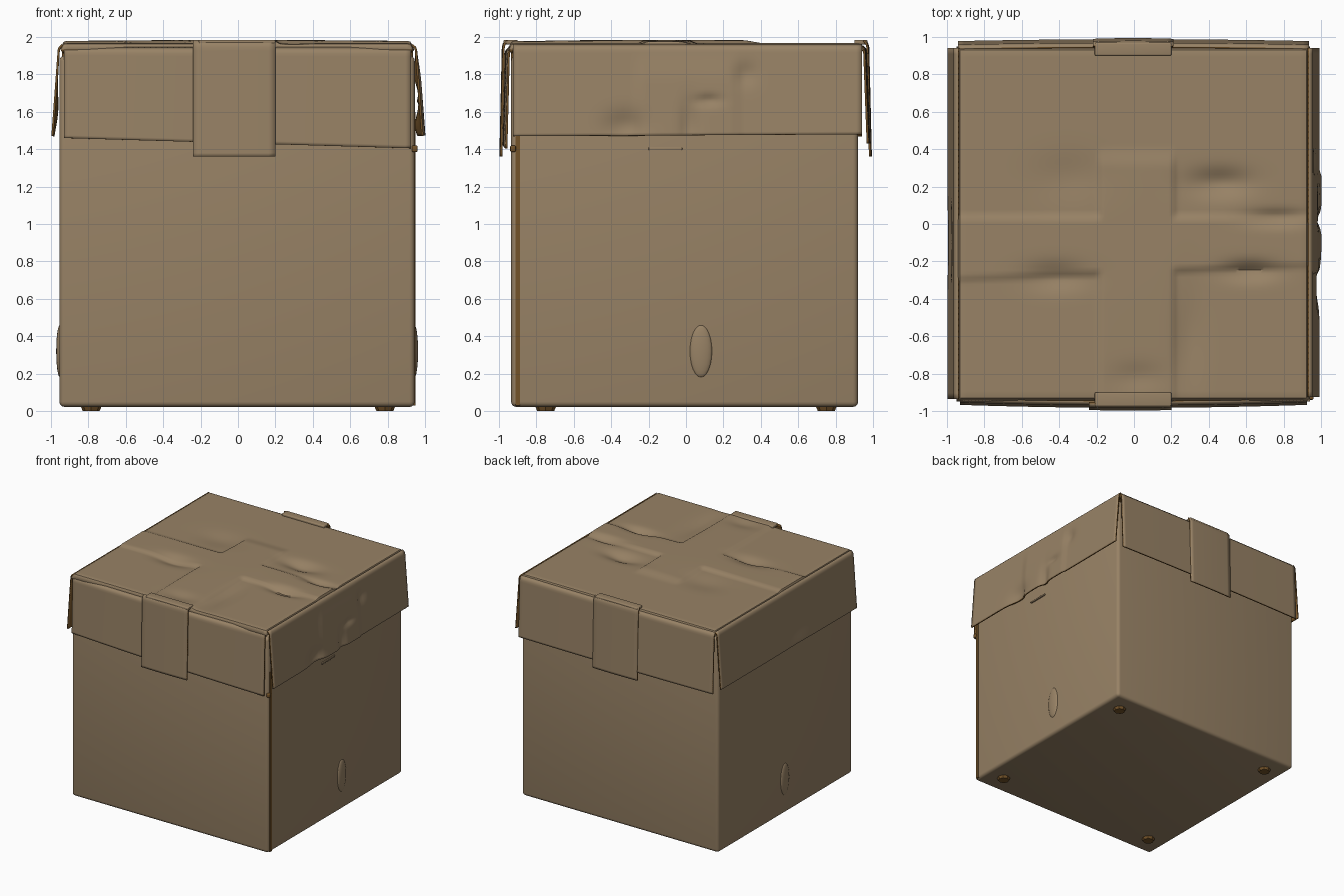
import bpy, bmesh, math
from mathutils import Matrix, Vector

if "Cube" in bpy.data.objects:
    bpy.data.objects.remove(bpy.data.objects["Cube"])


def material(name, rgb):
    m = bpy.data.materials.new(name)
    m.diffuse_color = (*rgb, 1)
    m.use_nodes = True
    m.node_tree.nodes["Principled BSDF"].inputs["Base Color"].default_value = m.diffuse_color
    return m


CARD = material("cardboard", (0.315, 0.225, 0.132))
INNER = material("dark brown inside", (0.17, 0.085, 0.022))


def finish(bm, name, mats, smooth=True):
    me = bpy.data.meshes.new(name)
    bm.to_mesh(me)
    bm.free()
    ob = bpy.data.objects.new(name, me)
    bpy.context.collection.objects.link(ob)
    for m in mats:
        me.materials.append(m)
    if smooth:
        bpy.ops.object.select_all(action='DESELECT')
        ob.select_set(True)
        bpy.context.view_layer.objects.active = ob
        bpy.ops.object.shade_smooth_by_angle(angle=math.radians(40))
    return ob


def surface(name, fn, nu, nv, thick, inner=INNER):
    """Grid of fn(s, t), s and t in 0..1, thickened inwards."""
    bm = bmesh.new()
    rows = [[bm.verts.new(fn(i / nu, j / nv)) for i in range(nu + 1)] for j in range(nv + 1)]
    for j in range(nv):
        for i in range(nu):
            bm.faces.new((rows[j][i], rows[j][i + 1], rows[j + 1][i + 1], rows[j + 1][i]))
    ob = finish(bm, name, [CARD, inner])
    mod = ob.modifiers.new("thickness", 'SOLIDIFY')
    mod.thickness = thick
    mod.offset = -1
    mod.material_offset = 1
    mod.material_offset_rim = 1
    return ob


def box(name, lo, hi, mat, bevel=0.0):
    bm = bmesh.new()
    lo, hi = Vector(lo), Vector(hi)
    bmesh.ops.create_cube(bm, size=1)
    for v in bm.verts:
        v.co = (lo + hi) / 2 + Vector(a * b for a, b in zip(v.co, hi - lo))
    if bevel:
        bmesh.ops.bevel(bm, geom=bm.edges[:], offset=bevel, segments=4, profile=0.5, affect='EDGES')
    return finish(bm, name, [mat])


def gauss(x, y, cx, cy, sx, sy):
    return math.exp(-((x - cx) / sx) ** 2 - ((y - cy) / sy) ** 2)


def step(a, b, x):
    t = min(1, max(0, (x - a) / (b - a)))
    return t * t * (3 - 2 * t)


def band(x, a, b, soft):
    return step(a - soft, a, x) * (1 - step(b, b + soft, x))


# --- box body, corner seam and side scuffs
box("box_body", (-0.955, -0.935, 0.022), (0.945, 0.92, 1.90), CARD, 0.028)
box("corner_seam", (0.93, -0.912, 0.03), (0.948, -0.888, 1.6), INNER)
for name, x, y in (("right_scuff", 0.943, 0.08), ("left_scuff", -0.952, 0.0)):
    bm = bmesh.new()
    bmesh.ops.create_uvsphere(bm, u_segments=20, v_segments=12, radius=1,
                              matrix=Matrix.Translation((x, y, 0.32)) @ Matrix.Diagonal((0.02, 0.06, 0.14, 1)))
    finish(bm, name, [CARD])

# --- four small feet
for sx in (-1, 1):
    for sy in (-1, 1):
        bm = bmesh.new()
        bmesh.ops.create_cone(bm, cap_ends=True, segments=8, radius1=0.045, radius2=0.058, depth=0.03,
                              matrix=Matrix.Translation((sx * 0.785, sy * 0.75, 0.015)))
        finish(bm, "foot", [INNER])


# --- lid top with a raised crumpled ribbon cross
def lid_top(s, t):
    x, y = -0.95 + 1.89 * s, -0.95 + 1.90 * t
    z = 1.967
    across = band(y, -0.24 + 0.04 * x, 0.02, 0.035) * 0.018
    along = band(x, -0.17, 0.20, 0.03) * (1 - step(0.30, 0.42, y)) * 0.018
    z += max(across, along) * (0.6 + 0.4 * gauss(x, y, 0, -0.1, 0.7, 0.7))
    z -= 0.030 * gauss(x, y, -0.42, -0.28, 0.16, 0.07)
    z -= 0.040 * gauss(x, y, 0.46, 0.22, 0.16, 0.07)
    z -= 0.035 * gauss(x, y, 0.62, -0.25, 0.14, 0.05)
    z -= 0.030 * gauss(x, y, 0.76, 0.03, 0.16, 0.04)
    z -= 0.015 * gauss(x, y, -0.35, 0.25, 0.18, 0.12)
    z -= 0.015 * gauss(x, y, 0.02, -0.82, 0.13, 0.07)
    z -= 0.018 * gauss(x, y, 0.30, -0.6, 0.08, 0.25)
    r = 0.035                                   # rounded rim
    e = min(x + 0.95, 0.94 - x, y + 0.95, 0.95 - y)
    if e < r:
        z -= r - math.sqrt(max(0, r * r - (r - e) ** 2))
    return x, y, z


surface("lid_top", lid_top, 100, 100, 0.03)


# --- hanging lid flaps; u runs along the flap, d points outwards
def flap(name, angle, u0, u1, d_top, d_bot, z_top, z_l, z_r, bow=0.0, crumple=None, thick=0.012, nu=60):
    rot = Matrix.Rotation(math.radians(angle), 3, 'Z')

    def fn(s, t):
        u = u0 + (u1 - u0) * s
        z_bot = z_l + (z_r - z_l) * s
        z = z_bot + (z_top - z_bot) * t
        d = d_bot + (d_top - d_bot) * t + bow * (1 - (2 * s - 1) ** 2)
        if t > 0.94:                            # folded top edge
            d -= 0.02 * ((t - 0.94) / 0.06) ** 2
        if crumple:
            d += crumple(u, z)
        return rot @ Vector((u, -d, z))
    return surface(name, fn, nu, 32, thick)


def right_crumple(u, z):
    d = 0.010 * band(u, -0.25, 0.27, 0.02) * (1 - step(1.75, 1.95, z))
    d -= 0.030 * gauss(u, z, -0.33, 1.52, 0.1, 0.08)
    d -= 0.025 * gauss(u, z, 0.02, 1.52, 0.04, 0.13)
    d -= 0.020 * gauss(u, z, 0.12, 1.66, 0.06, 0.03)
    return d - 0.018 * gauss(u, z, 0.32, 1.8, 0.05, 0.06)


def left_crumple(u, z):
    return -0.015 * gauss(u, z, 0.1, 1.6, 0.2, 0.12)


flap("front_flap", 0, -0.93, 0.925, 0.953, 0.967, 1.945, 1.46, 1.405, 0.016)
flap("right_flap", 90, -0.925, 0.94, 0.955, 0.992, 1.962, 1.47, 1.48, 0, right_crumple)
flap("back_flap", 180, -0.935, 0.94, 0.958, 0.978, 1.955, 1.43, 1.43, 0.010)
flap("left_flap", 270, -0.94, 0.935, 0.962, 0.998, 1.962, 1.47, 1.47, 0, left_crumple)

# --- ribbon ends hanging over the front and back flaps
flap("front_ribbon", 0, -0.24, 0.20, 0.980, 0.994, 1.985, 1.36, 1.36, 0.004, thick=0.012, nu=12)
flap("back_ribbon", 180, -0.21, 0.22, 0.975, 0.990, 1.985, 1.36, 1.36, 0.004, thick=0.012, nu=12)
for name, sgn, y0, y1 in (("front_ribbon_fold", -1, 0.90, 0.975), ("back_ribbon_fold", 1, 0.90, 0.97)):
    ys = sorted((sgn * y0, sgn * y1))
    box(name, (-0.21, ys[0], 1.96), (0.2, ys[1], 1.985), CARD, 0.008)

# --- small torn scraps below the right flap and at the front corner
box("right_scrap", (0.94, -0.20, 1.395), (0.955, -0.02, 1.41), CARD, 0.004)
box("corner_scrap", (0.93, -0.94, 1.385), (0.96, -0.91, 1.42), INNER, 0.008)
